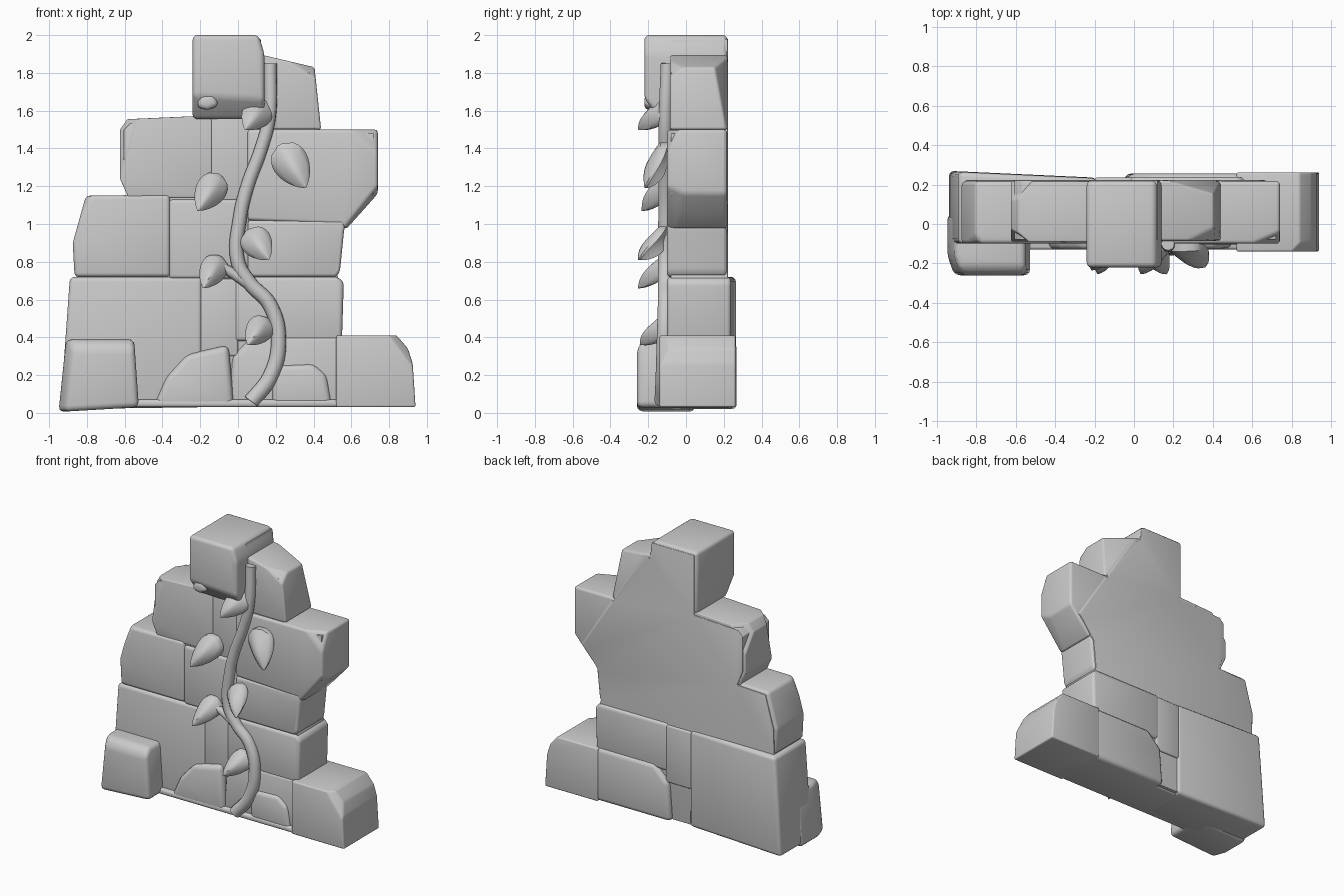
import bpy, bmesh, math
from mathutils import Vector

if "Cube" in bpy.data.objects:
    bpy.data.objects.remove(bpy.data.objects["Cube"])


def finish(name, bm, angle=45):
    bmesh.ops.recalc_face_normals(bm, faces=bm.faces[:])
    me = bpy.data.meshes.new(name)
    bm.to_mesh(me)
    bm.free()
    ob = bpy.data.objects.new(name, me)
    bpy.context.collection.objects.link(ob)
    bpy.ops.object.select_all(action='DESELECT')
    ob.select_set(True)
    bpy.context.view_layer.objects.active = ob
    bpy.ops.object.shade_smooth_by_angle(angle=math.radians(angle))
    return ob


def stone(name, pts, y0, y1, bevel=0.025, cuts=()):
    """Extrude an x/z outline from y0 to y1, slice off chips, round the edges."""
    bm = bmesh.new()
    f = bm.faces.new([bm.verts.new((x, y0, z)) for x, z in pts])
    r = bmesh.ops.extrude_face_region(bm, geom=[f])
    for v in r['geom']:
        if isinstance(v, bmesh.types.BMVert):
            v.co.y = y1
    bmesh.ops.recalc_face_normals(bm, faces=bm.faces[:])
    centre = sum((v.co for v in bm.verts), Vector()) / len(bm.verts)
    for tri in cuts:
        a, b, c = (Vector(p) for p in tri)
        n = (b - a).cross(c - a).normalized()
        if n.dot(centre - a) > 0:
            n = -n
        bmesh.ops.bisect_plane(bm, geom=bm.verts[:] + bm.edges[:] + bm.faces[:],
                               plane_co=a, plane_no=n, clear_outer=True)
        bmesh.ops.holes_fill(bm, edges=[e for e in bm.edges if e.is_boundary], sides=0)
    bmesh.ops.remove_doubles(bm, verts=bm.verts[:], dist=0.004)
    bmesh.ops.recalc_face_normals(bm, faces=bm.faces[:])
    edges = [e for e in bm.edges if e.is_manifold and e.calc_face_angle(0) > 0.2]
    bmesh.ops.bevel(bm, geom=edges, offset=bevel, segments=3, profile=0.5,
                    affect='EDGES', clamp_overlap=True)
    return finish(name, bm)


# Core slab that fills the joints and keeps the back flat
stone("wall_core", [(-.90, .04), (-.855, .72), (-.85, .9), (-.785, 1.13), (-.56, 1.14), (-.605, 1.25),
      (-.605, 1.5), (-.57, 1.535), (-.22, 1.55), (-.22, 1.98), (.12, 1.98), (.13, 1.87), (.38, 1.8),
      (.42, 1.48), (.72, 1.48), (.72, 1.16), (.64, 1.08), (.54, .95), (.52, .75), (.535, .7),
      (.53, .39), (.53, .04)], -.08, .222, .012,
      cuts=[((.18, .22, 1.87), (.42, .14, 1.82), (.43, .21, 1.52))])

# Bottom courses
stone("lower_left_block", [(-.94, .02), (-.89, .72), (-.19, .72), (-.19, .03)], -.10, .27, .025,
      cuts=[((-.95, .27, .02), (-.19, .235, .03), (-.90, .265, .72))])
stone("lower_right_block", [(-.02, .38), (-.02, .72), (.53, .72), (.56, .69), (.55, .38)], -.10, .238)
stone("base_right_back", [(-.05, .03), (-.03, .3), (.08, .41), (.60, .41), (.60, .03)], -.105, .255, .03)
stone("middle_filler", [(-.2, .30), (-.2, .71), (0, .71), (0, .30)], -.095, .235, .012)
stone("corner_stone_left", [(-.95, .005), (-.91, .39), (-.55, .39), (-.525, .03)], -.26, .05, .03,
      cuts=[((-.95, -.16, 0), (-.915, -.26, 0), (-.91, -.16, .4)),
            ((-.9, -.26, .34), (-.5, -.26, .34), (-.7, -.22, .39))])
stone("corner_stone_right", [(.52, .03), (.52, .41), (.84, .41), (.90, .34), (.925, .26), (.94, .03)],
      -.14, .262, .03, cuts=[((.80, -.14, .41), (.94, -.14, .22), (.94, -.03, .36))])
stone("base_strip", [(-.6, .03), (-.6, .07), (.6, .07), (.6, .03)], -.13, .2, .015)
stone("base_stone_left", [(-.45, .03), (-.38, .19), (-.27, .31), (-.05, .36), (-.02, .03)], -.13, .1, .035)
stone("base_stone_right", [(.18, .03), (.18, .25), (.4, .26), (.47, .2), (.50, .03)], -.125, .1, .03)

# Third course
stone("third_left_block", [(-.865, .72), (-.875, .9), (-.805, 1.15), (-.36, 1.155), (-.36, .72)], -.10, .217,
      cuts=[((-.87, -.1, .95), (-.77, -.1, 1.16), (-.82, -.04, 1.15))])
stone("third_middle_block", [(-.365, .71), (-.365, 1.13), (.06, 1.13), (.06, .71)], -.098, .217, .02)
stone("third_right_block", [(.05, .72), (.05, 1.02), (.57, 1.02), (.56, .95), (.54, .75), (.52, .72)], -.10, .217)

# Fourth course
stone("fourth_left_block", [(-.58, 1.14), (-.625, 1.24), (-.625, 1.50), (-.585, 1.555), (-.14, 1.575),
      (-.14, 1.14)], -.09, .217, .025,
      cuts=[((-.63, -.02, 1.5), (-.53, -.09, 1.56), (-.60, -.09, 1.3)),
            ((-.63, .22, 1.36), (-.5, .22, 1.56), (-.63, .1, 1.52))])
stone("fourth_middle_block", [(-.15, 1.12), (-.15, 1.57), (.1, 1.57), (.1, 1.12)], -.085, .217, .015)
stone("fourth_right_block", [(.05, 1.02), (.05, 1.5), (.74, 1.5), (.74, 1.16), (.66, 1.07), (.57, .97),
      (.54, 1.0)], -.10, .217, .025,
      cuts=[((.60, -.10, 1.5), (.74, -.10, 1.37), (.74, -.04, 1.5)),
            ((.74, -.1, 1.2), (.58, -.1, 1.0), (.68, -.02, 1.09))])

# Top stones
stone("cap_stone", [(-.24, 1.555), (-.24, 2.0), (.11, 2.0), (.14, 1.9), (.14, 1.555)], -.22, .22, .025,
      cuts=[((-.24, -.22, 1.68), (.14, -.22, 1.66), (0, -.13, 1.555))])
stone("cap_knob", [(-.22, 1.62), (-.2, 1.68), (-.13, 1.69), (-.1, 1.63), (-.16, 1.6)], -.22, -.1, .025)
stone("top_right_stone", [(.1, 1.5), (.1, 1.9), (.15, 1.89), (.405, 1.83), (.44, 1.5)], -.085, .22, .025,
      cuts=[((.18, .22, 1.88), (.42, .15, 1.82), (.43, .21, 1.53)),
            ((.25, -.09, 1.87), (.42, -.09, 1.76), (.40, -.02, 1.83))])


def vine(name, pts, radius):
    cu = bpy.data.curves.new(name, 'CURVE')
    cu.dimensions = '3D'
    cu.bevel_depth = radius
    cu.bevel_resolution = 4
    cu.use_fill_caps = True
    cu.resolution_u = 8
    sp = cu.splines.new('BEZIER')
    sp.bezier_points.add(len(pts) - 1)
    for i, (bp, (x, y, z)) in enumerate(zip(sp.bezier_points, pts)):
        bp.co = (x, y, z)
        bp.handle_left_type = bp.handle_right_type = 'AUTO'
        bp.radius = 1.0 - 0.2 * i / (len(pts) - 1)
    ob = bpy.data.objects.new(name, cu)
    bpy.context.collection.objects.link(ob)


# Climbing vine and its twigs
vine("vine_stem", [(.07, -.125, .06), (.17, -.12, .19), (.215, -.115, .38), (.17, -.11, .57), (.06, -.11, .69),
     (.0, -.11, .80), (.01, -.11, 1.03), (.05, -.11, 1.2), (.12, -.11, 1.39), (.165, -.11, 1.56),
     (.172, -.10, 1.85)], .042)
vine("vine_twig", [(.06, -.11, .68), (-.03, -.115, .74), (-.1, -.125, .78)], .03)


def leaf(name, base, tip, width):
    """Folded teardrop leaf growing from the wall towards a forward tip."""
    bm = bmesh.new()
    b, t = Vector(base), Vector(tip)
    d = t - b
    side = Vector((d.z, 0, -d.x)).normalized()
    rows, cols, grid = 10, 8, []
    for i in range(rows + 1):
        u = .004 + .992 * i / rows
        w = width * 2.3 * math.sqrt(u) * (1 - u) ** .8 / 2
        row = []
        for j in range(cols + 1):
            s = 2 * j / cols - 1
            p = b + d * u + side * (w * s)
            p.y += .035 * math.sin(math.pi * u) * (abs(s) ** 1.5 * 2 - 1)
            row.append(bm.verts.new(p))
        grid.append(row)
    for i in range(rows):
        for j in range(cols):
            bm.faces.new((grid[i][j], grid[i][j + 1], grid[i + 1][j + 1], grid[i + 1][j]))
    # thicken towards the wall
    r = bmesh.ops.extrude_face_region(bm, geom=bm.faces[:])
    for v in r['geom']:
        if isinstance(v, bmesh.types.BMVert):
            u = min(1, max(0, (v.co - b).dot(d) / d.length_squared))
            v.co.y += .012 + .03 * (1 - u)
    finish(name, bm, 50)


leaves = [((.15, -.13, 1.65), (.035, -.255, 1.50), .17),
          ((.22, -.14, 1.42), (.36, -.22, 1.19), .20),
          ((-.09, -.12, 1.26), (-.215, -.235, 1.07), .17),
          ((.05, -.14, .97), (.165, -.255, .81), .17),
          ((-.09, -.12, .83), (-.185, -.255, .66), .15),
          ((.16, -.13, .50), (.05, -.245, .36), .15)]
for n, (b, t, w) in enumerate(leaves, 1):
    leaf(f"leaf_{n}", b, t, w)
